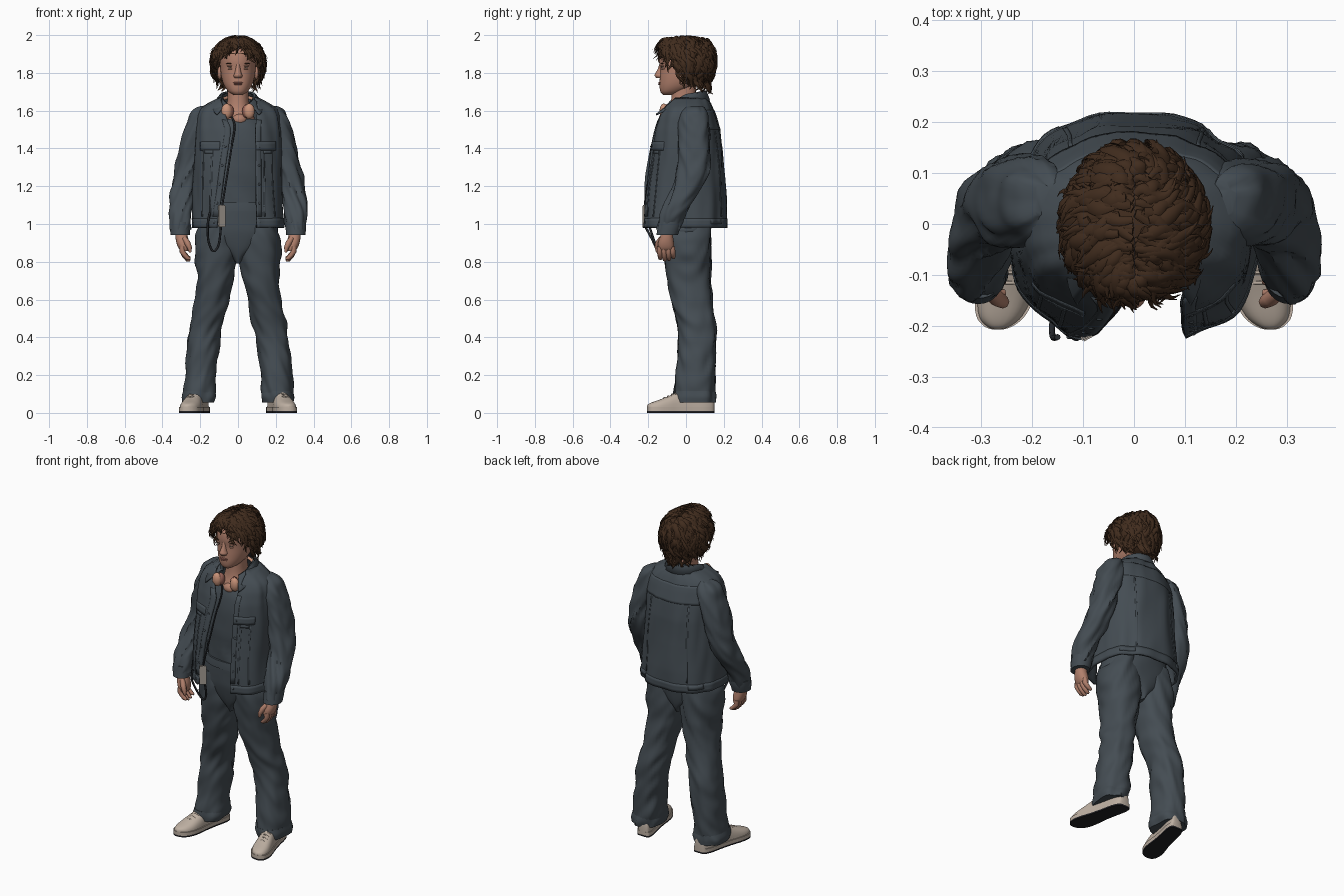
import bpy, bmesh, math, random
from mathutils import Vector, Matrix, noise
from math import sin, cos, pi, asin, sqrt, copysign

if "Cube" in bpy.data.objects:
    bpy.data.objects.remove(bpy.data.objects["Cube"])
random.seed(4)

def material(name, rgb):
    m = bpy.data.materials.new(name)
    m.diffuse_color = (*rgb, 1)
    m.use_nodes = True
    m.node_tree.nodes["Principled BSDF"].inputs["Base Color"].default_value = m.diffuse_color
    return m

DENIM = material("slate denim", (.058, .073, .086))
HAIR = material("dark brown hair", (.052, .025, .0125))
SKIN = material("skin", (.44, .215, .15))
LIPS = material("lips", (.33, .13, .10))
PEACH = material("peach plastic", (.58, .29, .19))
CREAM = material("cream canvas", (.51, .43, .36))
BLACK = material("black rubber", (.014, .014, .017))
CORD = material("dark cord", (.022, .025, .03))
TAG = material("grey tag", (.36, .32, .28))

def finish(name, bm, mats, angle=50, solid=0):
    bmesh.ops.recalc_face_normals(bm, faces=bm.faces)
    me = bpy.data.meshes.new(name)
    bm.to_mesh(me)
    bm.free()
    for m in (mats if isinstance(mats, list) else [mats]):
        me.materials.append(m)
    for p in me.polygons:
        p.use_smooth = True
    me.set_sharp_from_angle(angle=math.radians(angle))
    ob = bpy.data.objects.new(name, me)
    bpy.context.collection.objects.link(ob)
    if solid:
        s = ob.modifiers.new("thickness", 'SOLIDIFY')
        s.thickness, s.offset = solid, 0
    return ob

def skin(bm, rings, closed=True, cap=True):
    v = [[bm.verts.new(p) for p in r] for r in rings]
    n = len(v[0])
    for a, b in zip(v, v[1:]):
        for i in range(n if closed else n - 1):
            j = (i + 1) % n
            bm.faces.new((a[i], a[j], b[j], b[i]))
    if cap:
        bm.faces.new(v[0][::-1])
        bm.faces.new(v[-1])

def interp(keys, u):
    f = u * (len(keys) - 1)
    i = min(int(f), len(keys) - 2)
    t = f - i
    k = [keys[max(0, min(len(keys) - 1, i + d))] for d in (-1, 0, 1, 2)]
    return [.5 * (2*b + (c-a)*t + (2*a-5*b+4*c-d)*t*t + (3*b-a-3*c+d)*t**3) for a, b, c, d in zip(*k)]

def column(name, keys, mat, steps=24, wr=0, n=2.2, count=32, sx=1):
    # stack of oval sections (x, y, z, rx, ry) with optional cloth folds
    bm, rings = bmesh.new(), []
    for s in range(steps + 1):
        x, y, z, rx, ry = interp(keys, s / steps)
        ring = []
        for i in range(count):
            a = 2 * pi * i / count
            c, q = cos(a), sin(a)
            f = wr * noise.noise(Vector((c*1.6 + sx*3, q*1.6, z*13 + c*2.2)))
            ring.append(Vector((sx*(x + (rx+f)*copysign(abs(c)**(2/n), c)),
                                y + (ry+f)*copysign(abs(q)**(2/n), q), z)))
        rings.append(ring)
    skin(bm, rings)
    return finish(name, bm, mat)

def sweep(bm, pts, rads, up, flat=1, count=6):
    pts, rings = [Vector(p) for p in pts], []
    for i, p in enumerate(pts):
        t = (pts[min(i+1, len(pts)-1)] - pts[max(i-1, 0)]).normalized()
        s = t.cross(Vector(up)).normalized()
        w = s.cross(t)
        rings.append([p + rads[i]*(s*cos(2*pi*k/count) + w*flat*sin(2*pi*k/count)) for k in range(count)])
    skin(bm, rings)

def cable(name, keys, r, mat, up, steps=24):
    bm = bmesh.new()
    sweep(bm, [interp(keys, i/steps) for i in range(steps+1)], [r]*(steps+1), up, count=8)
    return finish(name, bm, mat)

def ball(name, loc, rad, mat, seg=20):
    bm = bmesh.new()
    bmesh.ops.create_uvsphere(bm, u_segments=seg, v_segments=seg//2, radius=1,
                              matrix=Matrix.Translation(loc) @ Matrix.Diagonal((*rad, 1)))
    return finish(name, bm, mat)

# jacket body: z, half width, front depth, back depth
TORSO = [(.98, .24, .235, .21), (1.1, .235, .225, .208), (1.25, .23, .21, .2), (1.4, .225, .185, .188),
         (1.5, .222, .165, .172), (1.57, .215, .14, .15), (1.61, .197, .118, .135), (1.64, .15, .1, .122),
         (1.665, .1, .082, .105)]

def lerp_table(tab, z):
    for p, q in zip(tab, tab[1:]):
        if z <= q[0]:
            break
    t = max(0, min(1, (z - p[0]) / (q[0] - p[0])))
    return [a + (b - a)*t for a, b in zip(p, q)][1:]

def jpt(z, ang, off=0):
    a, bf, bb = lerp_table(TORSO, z)
    s, c = sin(ang), cos(ang)
    off += .012 * noise.noise(Vector((s*3.2, c*3.2, z*4 + s*2)))
    return Vector(((a+off)*copysign(abs(s)**.83, s),
                   -((bf if c > 0 else bb)+off)*copysign(abs(c)**(.83 if c > 0 else 1), c), z))

def edge(z, side):
    x = lerp_table([(.98, .11, .1), (1.5, .036, .09), (1.6, .075, .1), (1.665, .09, .1)], z)[0 if side < 0 else 1]
    a = lerp_table(TORSO, z)[0]
    return side * asin((min(x, .85*a)/a)**1.2)

def patch(name, z0, z1, a0, a1, off=.006, thick=.012, nz=8, na=12):
    bm, rows = bmesh.new(), []
    for i in range(nz + 1):
        z = z0 + (z1 - z0)*i/nz
        p, q = (f(z) if callable(f) else f for f in (a0, a1))
        rows.append([jpt(z, p + (q-p)*j/na, off) for j in range(na + 1)])
    skin(bm, rows, False, False)
    return finish(name, bm, DENIM, solid=thick)

right, left = (lambda z: edge(z, 1)), (lambda z: 2*pi + edge(z, -1))
patch("jacket_body", .98, 1.665, right, left, 0, .012, 46, 72)
patch("jacket_hem_band", .98, 1.03, right, left, .002, .013, 3, 72)
patch("jacket_back_yoke", 1.5, 1.6, pi-1.2, pi+1.2, .001, .013, 8, 24)
for s in (-1, 1):
    patch("chest_pocket_flap", 1.39, 1.435, s*.36, s*.98, .003, .012, 3, 10)
    patch("chest_pocket_point", 1.372, 1.39, s*.55, s*.8, .003, .012, 1, 4)
    patch("front_seam", 1.04, 1.39, s*.55, s*.59, .001, .012, 10, 2)
    patch("front_seam", 1.04, 1.39, s*.82, s*.86, .001, .012, 10, 2)
    patch("back_seam", 1.04, 1.49, pi+s*.5, pi+s*.54, .001, .012, 12, 2)
    patch("back_waist_tab", 1.0, 1.025, pi+s*.55, pi+s*.95, .006, .01, 2, 6)
    patch("button_placket", 1.04, 1.55, lambda z: edge(z, s), lambda z: edge(z, s)+s*.13, .002, .012, 14, 3)
    for z in (1.01, 1.11, 1.21, 1.31, 1.41):
        ball("jacket_button", jpt(z, edge(z, s)+s*.07, .007), (.007, .004, .007), DENIM, 10)

# folded collar
bm, rows = bmesh.new(), [[], [], []]
for i in range(41):
    a = .72 + (2*pi - 1.44)*i/40
    s, c = sin(a), cos(a)
    f = max(c, 0)
    rows[0].append(Vector((.082*s, -(.085 if c > 0 else .094)*c, 1.678 - .025*c - .035*f)))
    rows[1].append(Vector((.092*s, -(.108 if c > 0 else .106)*c, 1.684 - .018*c - .045*f)))
    rows[2].append(Vector(((.116 + .07*f)*s, -(.21 if c > 0 else .124)*c, 1.654 - .1*f + .002*min(c, 0))))
skin(bm, rows, False, False)
finish("jacket_collar", bm, DENIM, solid=.009)

# shirt, neck and trousers top
column("shirt", [(0, 0, 1.06, .17, .13), (0, 0, 1.15, .178, .133), (0, 0, 1.3, .188, .14), (0, 0, 1.42, .188, .138),
                 (0, 0, 1.5, .168, .126), (0, 0, 1.555, .12, .106)], DENIM, 24, .01)
column("neck_and_chest", [(0, 0, 1.48, .1, .1), (0, 0, 1.56, .088, .102), (0, -.005, 1.61, .066, .08),
                          (0, -.012, 1.66, .056, .066), (0, -.01, 1.75, .058, .066)], SKIN, 14)
ball("open_neckline", (.008, -.088, 1.553), (.04, .031, .03), SKIN)
column("trouser_hips", [(0, .005, .79, .012, .085), (0, .005, .83, .045, .105), (0, .003, .88, .13, .119),
                        (0, 0, .95, .208, .131), (0, 0, 1.0, .206, .136), (0, 0, 1.07, .187, .14),
                        (0, 0, 1.11, .178, .138)], DENIM, 24, .004, 2.3)
column("waistband", [(0, 0, 1.07, .191, .145), (0, 0, 1.09, .187, .144), (0, 0, 1.115, .182, .141)], DENIM, 4, 0, 2.3)

SHOE = [(.15, .016, .06), (.141, .034, .10), (.1, .044, .11), (.03, .044, .115), (-.04, .047, .11),
        (-.09, .053, .09), (-.14, .054, .07), (-.18, .043, .056), (-.2, .024, .046), (-.207, .006, .036)]
for s in (-1, 1):
    # legs
    column("trouser_leg", [(.108, 0, 1.02, .085, .122), (.112, .001, .94, .107, .13), (.115, .005, .86, .115, .127),
                           (.114, .01, .78, .108, .12), (.122, .016, .7, .096, .115),
                           (.147, .037, .56, .09, .104), (.171, .06, .45, .089, .1), (.188, .058, .33, .084, .102),
                           (.2, .052, .2, .084, .104), (.204, .047, .12, .088, .106), (.21, .045, .07, .087, .105)],
           DENIM, 72, .013, 2.2, 40, s)
    column("trouser_cuff", [(.206, .046, .115, .087, .106), (.209, .046, .085, .093, .11), (.21, .047, .055, .087, .106)],
           DENIM, 8, .015, 2.2, 36, s)
    # sleeves
    column("sleeve", [(.168, .045, 1.626, .028, .035), (.18, .042, 1.612, .052, .055), (.195, .042, 1.58, .066, .075),
                      (.214, .043, 1.52, .07, .085), (.24, .044, 1.42, .068, .087), (.267, .038, 1.3, .066, .086),
                      (.287, .01, 1.2, .064, .079), (.302, -.045, 1.1, .062, .07), (.306, -.075, 1.04, .058, .064),
                      (.306, -.096, .97, .05, .056)], DENIM, 60, .016, 2.1, 36, s)
    column("sleeve_cuff", [(.306, -.086, 1.01, .054, .06), (.306, -.09, .98, .054, .06),
                           (.306, -.1, .942, .051, .057)], DENIM, 5, 0, 2.1, 32, s)
    # hands
    column("palm", [(.302, -.1, .96, .03, .03), (.298, -.103, .93, .033, .035), (.292, -.106, .9, .034, .042),
                    (.287, -.106, .872, .028, .043), (.282, -.106, .856, .018, .038)], SKIN, 10, 0, 2.2, 20, s)
    bm = bmesh.new()
    for k, length in enumerate((.048, .056, .053, .042)):
        y = -.14 + .023*k
        sweep(bm, [(s*.296, y, .88), (s*.295, y, .855), (s*.283, y+.002, .865-length*.6),
                   (s*.267, y+.004, .862-length*.9), (s*.253, y+.005, .862-length)],
              [.013, .0145, .013, .0115, .006], (0, 1, 0), 1, 8)
    sweep(bm, [(s*.285, -.13, .925), (s*.268, -.147, .9), (s*.257, -.153, .875), (s*.252, -.152, .85)],
          [.014, .016, .013, .007], (0, 1, 0), 1, 8)
    finish("fingers", bm, SKIN)
    # shoes
    keys = [interp(SHOE, i/36) for i in range(37)]
    cx = lambda y: .222 - .22*y
    bm = bmesh.new()
    skin(bm, [[Vector((s*(cx(y) + w*copysign(abs(cos(a))**.75, cos(a))), y, .022 + (h-.022)*abs(sin(a))**.8))
               for a in [pi*j/14 for j in range(15)]] for y, w, h in keys])
    finish("shoe_upper", bm, CREAM)
    bm = bmesh.new()
    skin(bm, [[Vector((s*(cx(y) + d*(w+.005)), y, z)) for y, w, h, d in
               [(*k, 1) for k in keys] + [(*k, -1) for k in keys[::-1]]] for z in (0, .009, .03)])
    for f in bm.faces:
        f.material_index = int(f.calc_center_median().z > .006)
    finish("shoe_sole", bm, [BLACK, CREAM], 40)
    bm = bmesh.new()
    for y, h in ((-.055, .106), (-.075, .098), (-.095, .089), (-.115, .08)):
        sweep(bm, [(s*(cx(y)+d), y, h - abs(d)*.35) for d in (-.026, -.012, 0, .012, .026)],
              [.005]*5, (0, 0, 1), .8)
    finish("shoe_laces", bm, CREAM)
    # paired face features
    ball("ear", (s*.097, .0, 1.8), (.012, .022, .034), SKIN)
    ball("eye", (s*.037, -.1215, 1.829), (.013, .009, .004), CREAM)
    ball("iris", (s*.036, -.1275, 1.829), (.0055, .0045, .0045), HAIR, 12)
    ball("upper_eyelid", (s*.038, -.122, 1.836), (.02, .0115, .006), SKIN)
    ball("lower_eyelid", (s*.037, -.121, 1.821), (.017, .0105, .005), SKIN)
    ball("eyebrow", (s*.042, -.126, 1.849), (.022, .008, .003), HAIR)
    # headphone cups
    ball("headphone_cup", (s*.06, -.118, 1.597), (.028, .022, .041), PEACH)
    ball("headphone_cushion", (s*.046, -.102, 1.597), (.024, .026, .037), LIPS)

# head
def hk(z, rx, f, b):
    return (0, (f+b)/2, z, rx, (b-f)/2)
column("head", [hk(1.684, .025, -.122, -.06), hk(1.7, .05, -.135, -.01), hk(1.73, .072, -.14, .05),
                hk(1.77, .086, -.139, .09), hk(1.82, .093, -.137, .115), hk(1.87, .095, -.142, .13),
                hk(1.92, .088, -.13, .12), hk(1.96, .055, -.08, .08)], SKIN, 32, 0, 2.15, 40)
column("nose", [(0, -.13, 1.85, .01, .01), (0, -.134, 1.82, .013, .016), (0, -.136, 1.797, .019, .027),
                (0, -.138, 1.785, .024, .028), (0, -.138, 1.772, .017, .018)], SKIN, 12, 0, 2, 16)
ball("upper_lip", (0, -.136, 1.748), (.026, .0105, .005), LIPS)
ball("lower_lip", (0, -.136, 1.74), (.022, .011, .0055), LIPS)

# hair: cap under long wavy locks that fall away from a centre parting
bm = bmesh.new()
bmesh.ops.create_uvsphere(bm, u_segments=40, v_segments=24, radius=1,
                          matrix=Matrix.Translation((0, .002, 1.85)) @ Matrix.Diagonal((.128, .15, .128, 1)))
cut = [f for f in bm.faces if f.calc_center_median().y < 0 and f.calc_center_median().z < 1.895]
bmesh.ops.delete(bm, geom=cut, context='FACES')
finish("hair_cap", bm, HAIR, solid=.006)
LIMIT = [(0, 1.2), (.35, 1.4), (.7, 1.62), (1.1, 1.95), (1.5, 2.4), (1.9, 2.75), (pi, 2.85)]
bm = bmesh.new()
for i in range(520):
    az = random.uniform(-pi, pi)
    p1 = lerp_table(LIMIT, abs(az))[0] * random.uniform(.2, 1)**.5 * random.uniform(.9, 1.08)
    if i > 420:
        p1 = min(p1, random.uniform(.7, 1.2))
    p0 = max(.02, p1 - random.uniform(.6, 1.3))
    base, ph, wave = random.uniform(.93, 1.02), random.uniform(0, 6), random.uniform(.06, .17)
    flick, width = random.uniform(-.02, .14), random.uniform(.009, .017)
    curl, rate = random.uniform(.02, .045), random.uniform(6, 10)
    pts, rads = [], []
    for k in range(13):
        t = k/12
        p, a = p0 + (p1-p0)*t, az + wave*sin(t*rate*.8 + ph)
        r = base + flick*t**3 + curl*sin(t*rate + ph)
        q = sin(p) if p < pi/2 else max(sin(p), .8)
        line = .55*cos(a)*(1 - sin(p)) if p < pi/2 else 0
        pts.append((.141*r*q*sin(a), -.004 - .16*r*(q*cos(a) + line),
                    1.85 + (.142 if p < pi/2 else .162)*min(r, 1.03)*cos(p)*sqrt(1 - line*line)))
        rads.append(width*min(1, .55 + 1.5*t, .08 + 1.7*(1-t)))
    m = Vector(pts[6]) - Vector((0, 0, 1.84))
    sweep(bm, pts, rads, m.normalized(), .5, 6)
finish("hair_locks", bm, HAIR)

# headphone band, neck cord, tag and hanging loop
cable("headphone_band", [(.1*sin(a), -.02 - .098*cos(a), 1.64 - .035*cos(a)) for a in
                         [.55 + (2*pi-1.1)*i/10 for i in range(11)]], .009, PEACH, (0, 0, 1), 40)
cable("neck_cord", [(-.04, -.1, 1.58), (-.018, -.135, 1.52), (-.032, -.165, 1.42), (-.054, -.19, 1.28),
                    (-.075, -.212, 1.15), (-.085, -.214, 1.09)], .005, CORD, (0, 1, 0))
cable("hanging_loop", [(-.15, -.222, 1.06), (-.16, -.22, 1.0), (-.158, -.18, .92), (-.14, -.155, .865),
                       (-.12, -.155, .86), (-.1, -.165, .9), (-.09, -.195, .99)], .006, CORD, (0, 1, 0))
bm = bmesh.new()
bmesh.ops.create_cube(bm, size=1, matrix=Matrix.Translation((-.086, -.216, 1.042)) @ Matrix.Rotation(.5, 4, 'Z')
                      @ Matrix.Diagonal((.04, .014, .115, 1)))
bmesh.ops.bevel(bm, geom=bm.edges[:], offset=.003, segments=2, affect='EDGES')
finish("hanging_tag", bm, TAG)
